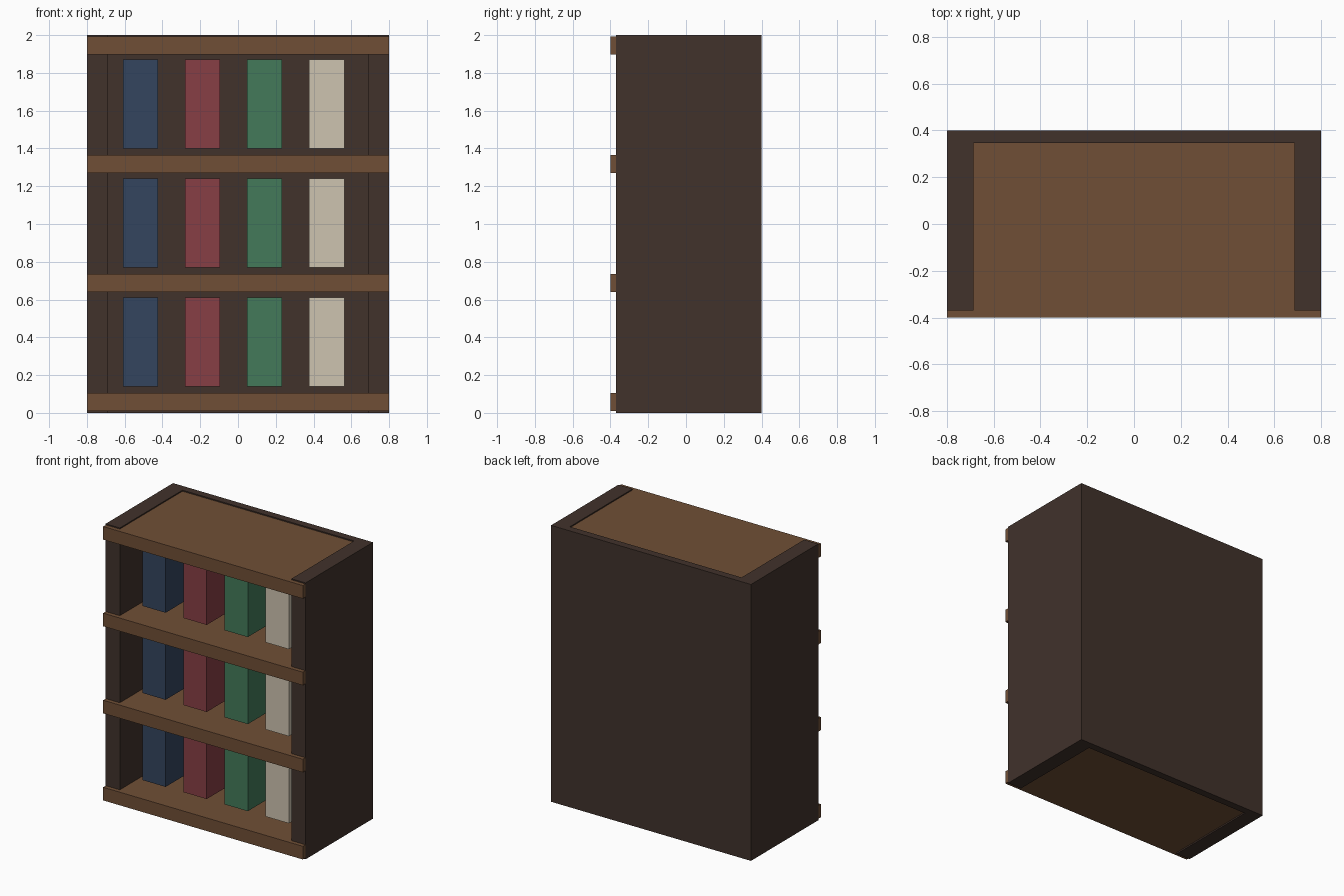
import bpy

if "Cube" in bpy.data.objects:
    bpy.data.objects.remove(bpy.data.objects["Cube"])


def material(name, hex_rgb):
    # sRGB hex to linear diffuse colour
    srgb = [int(hex_rgb[i:i + 2], 16) / 255 for i in (0, 2, 4)]
    mat = bpy.data.materials.new(name)
    mat.diffuse_color = [((c + 0.055) / 1.055) ** 2.4 for c in srgb] + [1]
    mat.use_nodes = True
    mat.node_tree.nodes["Principled BSDF"].inputs["Base Color"].default_value = mat.diffuse_color
    return mat


def box(name, x, y, z, mat):
    # Each axis is given as a (min, max) pair
    spans = (x, y, z)
    bpy.ops.mesh.primitive_cube_add(size=1, location=[(a + b) / 2 for a, b in spans])
    obj = bpy.context.object
    obj.name = name
    obj.scale = [b - a for a, b in spans]
    bpy.ops.object.transform_apply(location=False, rotation=False, scale=True)
    obj.data.materials.append(mat)
    return obj


dark_wood = material("dark_wood", "41322b")
light_wood = material("light_wood", "704f36")
book_colors = [("blue", "34455e"), ("red", "873f45"),
               ("green", "437a5a"), ("cream", "cec4b0")]
book_mats = [(n, material(n + "_cover", h)) for n, h in book_colors]

# Carcass: two side panels and a back panel
box("left_side", (-0.8, -0.687), (-0.37, 0.4), (0, 2), dark_wood)
box("right_side", (0.687, 0.8), (-0.37, 0.4), (0, 2), dark_wood)
box("back_panel", (-0.8, 0.8), (0.346, 0.4), (0, 2), dark_wood)

# Four shelves, with front lips running past the side panels
for i, z in enumerate((0.01, 0.64, 1.27, 1.897)):
    box(f"shelf_{i + 1}", (-0.799, 0.799), (-0.4, 0.399), (z, z + 0.095), light_wood)

# Three rows of four evenly spaced books
for row, z in enumerate((0.14, 0.77, 1.40)):
    for col, (color, mat) in enumerate(book_mats):
        x = -0.517 + 0.329 * col
        box(f"{color}_book_{row + 1}", (x - 0.093, x + 0.093),
            (-0.222, 0.25), (z, z + 0.47), mat)
